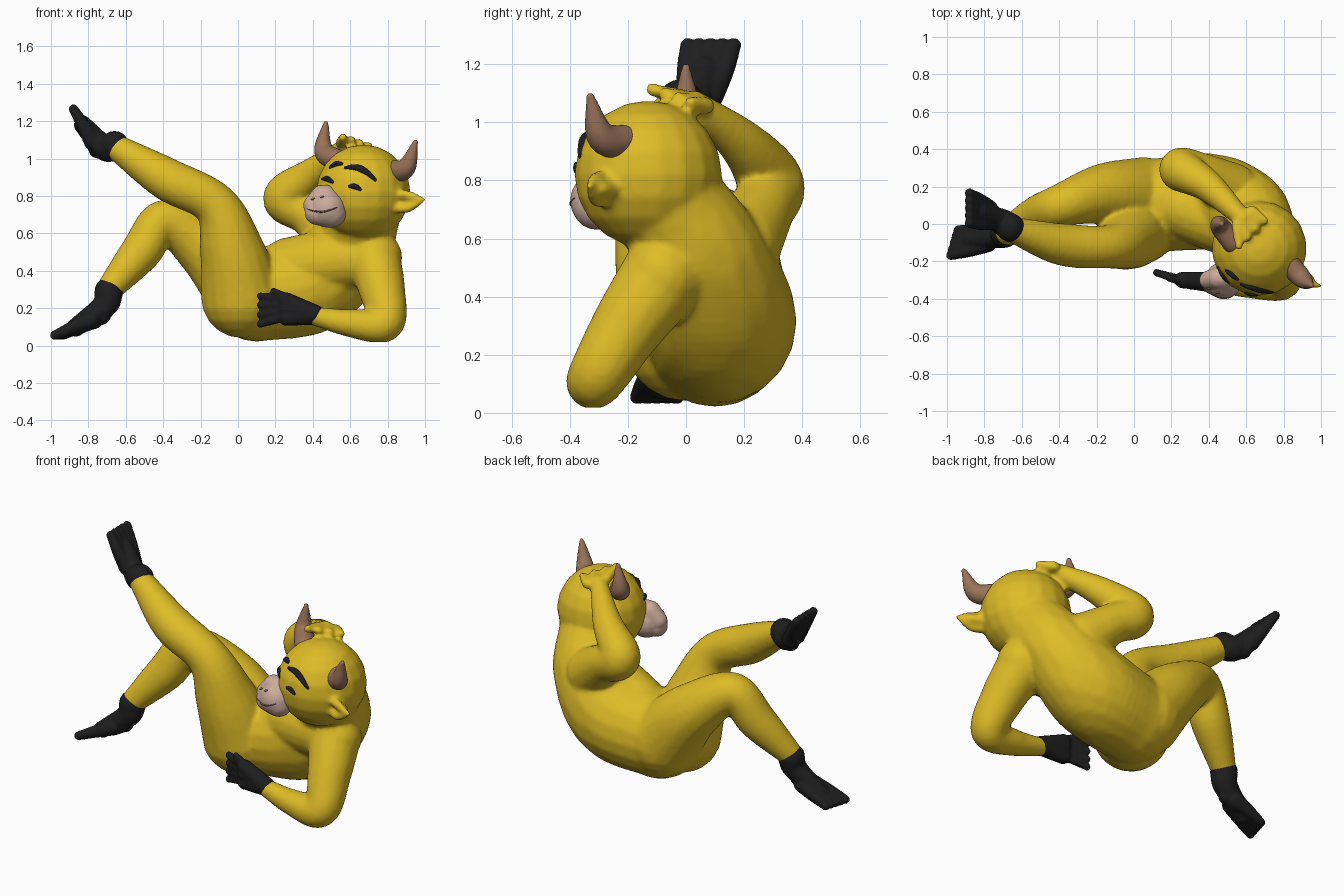
import bpy, bmesh
from math import sin, pi
from mathutils import Vector
from mathutils.bvhtree import BVHTree

if "Cube" in bpy.data.objects:
    bpy.data.objects.remove(bpy.data.objects["Cube"], do_unlink=True)


def material(name, red, green, blue):
    mat = bpy.data.materials.new(name)
    mat.use_nodes = True
    color = (red, green, blue, 1)
    mat.diffuse_color = color
    shader = mat.node_tree.nodes["Principled BSDF"]
    shader.inputs["Base Color"].default_value = color
    return mat


yellow = material("golden yellow", .73, .5, .02)
black = material("soft black", .013, .013, .013)
brown = material("horn brown", .32, .17, .1)
pink = material("muzzle pink", .6, .41, .33)
crease = material("mouth crease", .2, .11, .09)

# Unit ball reused for every station of a limb
bm = bmesh.new()
bmesh.ops.create_uvsphere(bm, u_segments=18, v_segments=10, radius=1)
bm.verts.index_update()
unit_points = [vert.co.copy() for vert in bm.verts]
unit_faces = [[vert.index for vert in face.verts] for face in bm.faces]
bm.free()


def ball(position, radius):
    """One station of a limb: a centre with its thickness."""
    return Vector((*position, radius))


def smooth_path(stations, steps):
    """Interpolate the stations with a flowing curve."""
    path = [Vector(station) for station in stations]
    if len(path) == 1:
        return path
    path = [path[0] * 2 - path[1], *path, path[-1] * 2 - path[-2]]
    result = []
    for before, start, end, after in zip(path, path[1:], path[2:], path[3:]):
        leaving, arriving = (end - before) / 2, (after - start) / 2
        for step in range(steps):
            t = step / steps
            ease = t * t * (3 - 2 * t)
            result.append(start.lerp(end, ease) + leaving * t * (1 - t) ** 2
                          - arriving * t * t * (1 - t))
    return result + [path[-2]]


def blob(name, chains, mat, voxel=.009, relax=3, steps=6):
    """Fuse chains of balls into one smooth skin."""
    points, faces = [], []
    for chain in chains:
        for station in smooth_path(chain, steps):
            first = len(points)
            points += [station.xyz + point * station.w for point in unit_points]
            faces += [[first + index for index in face] for face in unit_faces]
    rough = bpy.data.meshes.new(name)
    rough.from_pydata(points, [], faces)
    obj = bpy.data.objects.new(name, rough)
    bpy.context.collection.objects.link(obj)
    fuse = obj.modifiers.new("fuse", 'REMESH')
    fuse.mode = 'VOXEL'
    fuse.voxel_size = voxel
    soften = obj.modifiers.new("soften", 'SMOOTH')
    soften.iterations = relax
    depsgraph = bpy.context.evaluated_depsgraph_get()
    skin = bpy.data.meshes.new_from_object(obj.evaluated_get(depsgraph))
    obj.modifiers.clear()
    obj.data = skin
    bpy.data.meshes.remove(rough)
    skin.materials.clear()
    skin.materials.append(mat)
    skin.polygons.foreach_set("use_smooth", [True] * len(skin.polygons))
    return obj


def fingers(palm, reach, spread, radius):
    """Four fingers fanning out evenly from the palm."""
    palm, reach, spread = Vector(palm), Vector(reach), Vector(spread)
    chains = []
    for finger in range(4):
        offset = spread * (finger - 1.5)
        chains.append([ball(palm + offset * .6, radius * 1.3),
                       ball(palm + reach + offset, radius)])
    return chains


def foot(name, ankle, heel, toe, spread):
    """Ankle, heel, sole and five toes in one sock."""
    ankle, heel, toe, spread = map(Vector, (ankle, heel, toe, spread))
    instep = ankle.lerp(heel, .6)
    sole = heel.lerp(toe, .6)
    chains = [[ball(ankle, .078), ball(instep, .068), ball(sole, .05)],
              [ball(ankle, .06), ball(heel, .05)]]
    for number in range(-2, 3):
        offset = spread * number
        chains.append([ball(heel.lerp(toe, .2) + offset * .4, .05),
                       ball(sole + offset * .8, .036), ball(toe + offset, .026)])
    blob(name, chains, black)


# Torso, head and limbs
torso = [(.1, .1, .27, .25), (.4, .12, .33, .26), (.6, .07, .52, .22), (.67, -.05, .7, .2)]
chest = [(.74, -.08, .47, .14), (.5, 0, .45, .17), (.28, .08, .41, .17)]
head = [(.67, -.13, .82, .255)]
propping_arm = [(.72, -.07, .48, .15), (.77, -.2, .3, .125), (.785, -.31, .12, .1),
                (.6, -.32, .12, .075), (.4, -.31, .16, .05)]
raised_arm = [(.52, .18, .58, .15), (.38, .26, .7, .115), (.25, .29, .79, .117),
              (.4, .2, .92, .085), (.58, .03, 1.06, .05)]
raised_fingers = fingers((.59, .03, 1.07), (.04, -.08, .02), (.045, .045, -.015), .024)
high_leg = [(.02, 0, .26, .22), (-.03, -.07, .5, .175), (-.12, -.12, .75, .12),
            (-.38, -.11, .89, .115), (-.65, -.03, 1.06, .07)]
low_leg = [(.05, .14, .28, .22), (-.16, .16, .51, .165), (-.39, .1, .665, .115),
           (-.52, .04, .5, .11), (-.69, -.05, .3, .07)]

# Cupped ear: two rims meeting at the tip, with a web set behind them
ear_tip = ball((.99, -.33, .78), .014)
ear = [[(.82, -.26, .77 + rim, .03), (.91, -.31, .77 + rim, .025), ear_tip]
       for rim in (-.035, .035)]
ear.append([(.82, -.22, .77, .04), (.94, -.29, .77, .025)])

body = blob("body", [torso, chest, head, propping_arm, raised_arm, high_leg, low_leg,
                     *raised_fingers, *ear], yellow, voxel=.013, relax=6, steps=8)
# Flatten the seat and elbow where they rest
for vertex in body.data.vertices:
    vertex.co.z = max(vertex.co.z, .018)

# Gloved hand
palm_edges = [[(.41, -.31, .165, .055), (.26, -.3, .2 + edge, .045)] for edge in (-.05, 0, .04)]
thumb = [(.28, -.31, .24, .03), (.19, -.29, .29, .02)]
blob("gloved_hand", [*palm_edges, thumb,
                     *fingers((.25, -.3, .2), (-.13, .04, -.01), (0, 0, .05), .021)], black)

# Feet
foot("raised_foot", (-.66, -.02, 1.07), (-.75, .04, 1.05), (-.88, .085, 1.265), (0, .04, 0))
foot("lower_foot", (-.69, -.05, .29), (-.73, -.07, .16), (-.96, -.1, .055), (.01, .034, 0))

# Horns sweep outwards along the tilted head, then up
outward, upward = Vector((.1, -.12, -.02)), Vector((.04, -.02, .18))
for side, sign, base in (("left", 1, (.81, -.19, .93)), ("right", -1, (.53, -.1, .99))):
    root, sweep = Vector(base), outward * sign
    blob(side + "_horn", [[ball(root, .06), ball(root + sweep * .8 + upward * .2, .052),
                           ball(root + sweep + upward, .014)]], brown, steps=16)

# Muzzle: nose bridge, cheek and jaw
nose = [(.45, -.29, .8, .06), (.4, -.3, .75, .052)]
cheek = [(.47, -.29, .8, .06), (.48, -.3, .73, .1)]
jaw = [(.42, -.31, .71, .065), (.5, -.31, .71, .08)]
muzzle = blob("muzzle", [nose, cheek, jaw], pink)


def surface(obj):
    """Searchable copy of a skin, for laying details on it."""
    return BVHTree.FromPolygons([vertex.co for vertex in obj.data.vertices],
                                [list(face.vertices) for face in obj.data.polygons])


def stroke(name, target, start, end, bow, radius, mat):
    """Thin bowed stroke laid on the front of a skin, between two (x, z) points."""
    curve = bpy.data.curves.new(name, 'CURVE')
    curve.dimensions = '3D'
    curve.bevel_depth = radius
    curve.use_fill_caps = True
    marks = []
    for step in range(13):
        t = step / 12
        x, z = Vector(start).lerp(Vector(end), t)
        swell = sin(pi * t)
        hit = target.ray_cast(Vector((x, -2, z + bow * swell)), Vector((0, 1, 0)))[0]
        if hit:
            marks.append((hit, .4 + .6 * swell))
    line = curve.splines.new('POLY')
    line.points.add(len(marks) - 1)
    for point, (position, width) in zip(line.points, marks):
        point.co = (*position, 1)
        point.radius = width
    line.use_smooth = True
    curve.materials.append(mat)
    bpy.context.collection.objects.link(bpy.data.objects.new(name, curve))


# Face details
face, snout = surface(body), surface(muzzle)
stroke("left_brow", face, (.57, .95), (.74, .88), .03, .018, black)
stroke("right_brow", face, (.49, .95), (.56, .97), .01, .016, black)
stroke("left_eye", face, (.59, .85), (.66, .83), .01, .015, black)
stroke("right_eye", face, (.45, .89), (.51, .87), .01, .015, black)
stroke("mouth", snout, (.37, .73), (.53, .74), -.02, .005, crease)
stroke("left_nostril", snout, (.44, .79), (.46, .8), 0, .007, crease)
stroke("right_nostril", snout, (.39, .78), (.41, .79), 0, .007, crease)
